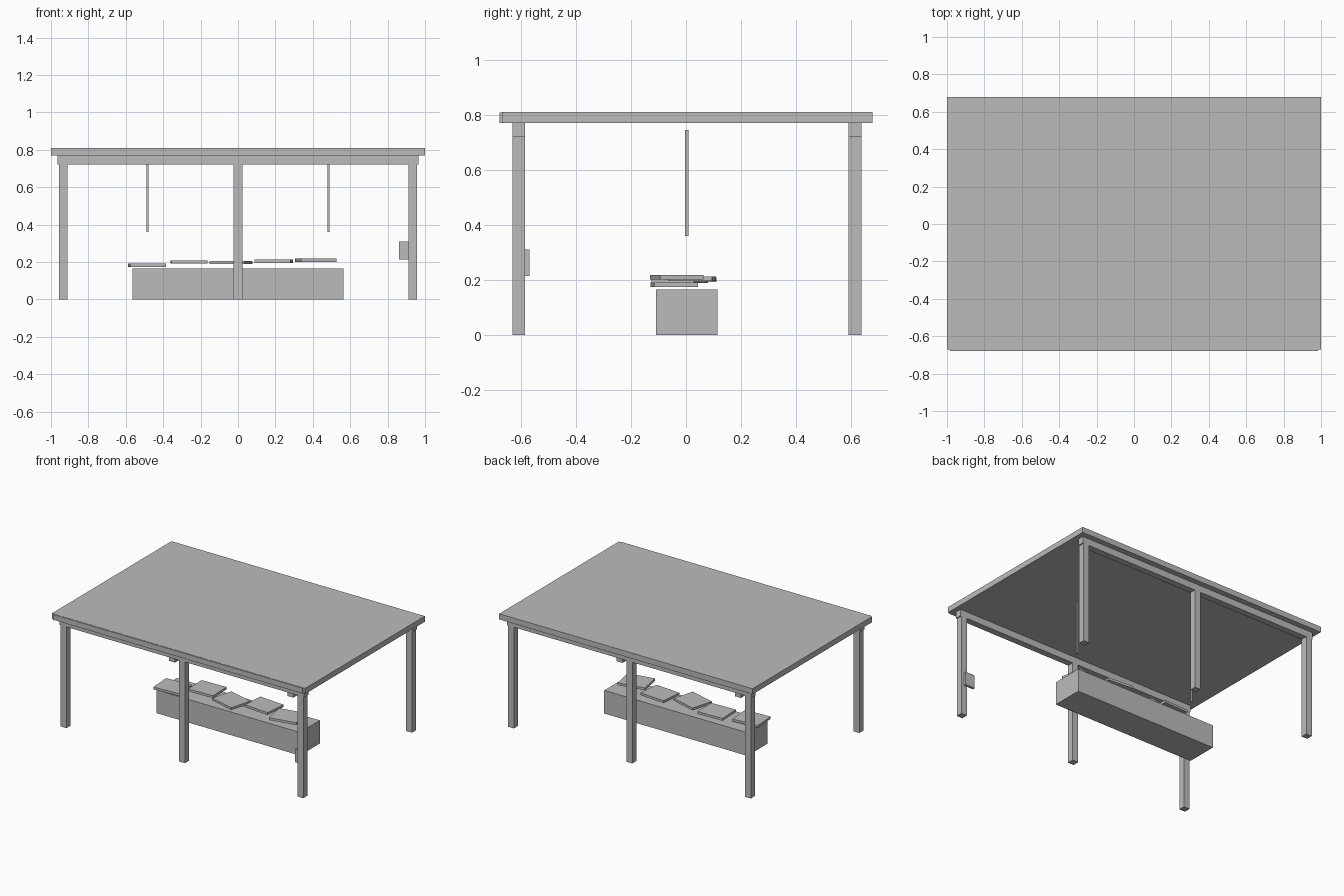
import bpy
from math import radians

cube = bpy.data.objects.get("Cube")
if cube:
    bpy.data.objects.remove(cube, do_unlink=True)

grey = bpy.data.materials.new("plain_grey")
grey.use_nodes = True
colour = (0.5, 0.5, 0.5, 1)
grey.diffuse_color = colour
grey.node_tree.nodes["Principled BSDF"].inputs["Base Color"].default_value = colour


def box(name, centre, size, turn=0):
    """Box with its size baked into the mesh, turned about z in degrees."""
    bpy.ops.mesh.primitive_cube_add(size=1, location=centre)
    ob = bpy.context.object
    ob.name = name
    ob.scale = size
    ob.rotation_euler.z = radians(turn)
    bpy.ops.object.transform_apply(location=False, rotation=False, scale=True)
    ob.data.materials.append(grey)
    return ob


MID = 0.003      # depth of the stall's centre line
ROOF_BASE = 0.77
BEAM_BASE = 0.722
POST = 0.046

# Canopy with a thin strip along its front edge
box("roof", (0, 0.004, 0.79), (2, 1.348, 0.04))
box("front_trim", (0, -0.674, 0.79), (1.968, 0.008, 0.038))

# Beams and posts, front and back
for side, y in (("front", MID - 0.612), ("back", MID + 0.612)):
    box(side + "_beam", (0, y, (BEAM_BASE + ROOF_BASE) / 2),
        (1.93, POST, ROOF_BASE - BEAM_BASE))
    for place, x in (("right", -0.935), ("middle", 0), ("left", 0.935)):
        box(f"{side}_{place}_post", (x, y, BEAM_BASE / 2), (POST, POST, BEAM_BASE))

# Hanging rods
for place, x in (("right", -0.484), ("left", 0.484)):
    box(place + "_hanging_rod", (x, MID, 0.552), (0.012, 0.012, 0.385))

# Small box on the inside of the front left post
box("post_box", (0.899, -0.578, 0.262), (0.077, 0.018, 0.095))

# Counter and the loose trays above it
box("counter", (0, MID, 0.0825), (1.13, 0.225, 0.165))
trays = [
    (-0.487, -0.043, 0.182, 4),
    (-0.262, 0.028, 0.200, 2),
    (-0.037, -0.023, 0.197, -15.5),
    (0.190, 0.022, 0.204, -4.7),
    (0.416, -0.034, 0.209, 11),
]
for number, (x, y, z, turn) in enumerate(trays, 1):
    box(f"tray_{number}", (x, y, z), (0.193, 0.16, 0.017), turn)
